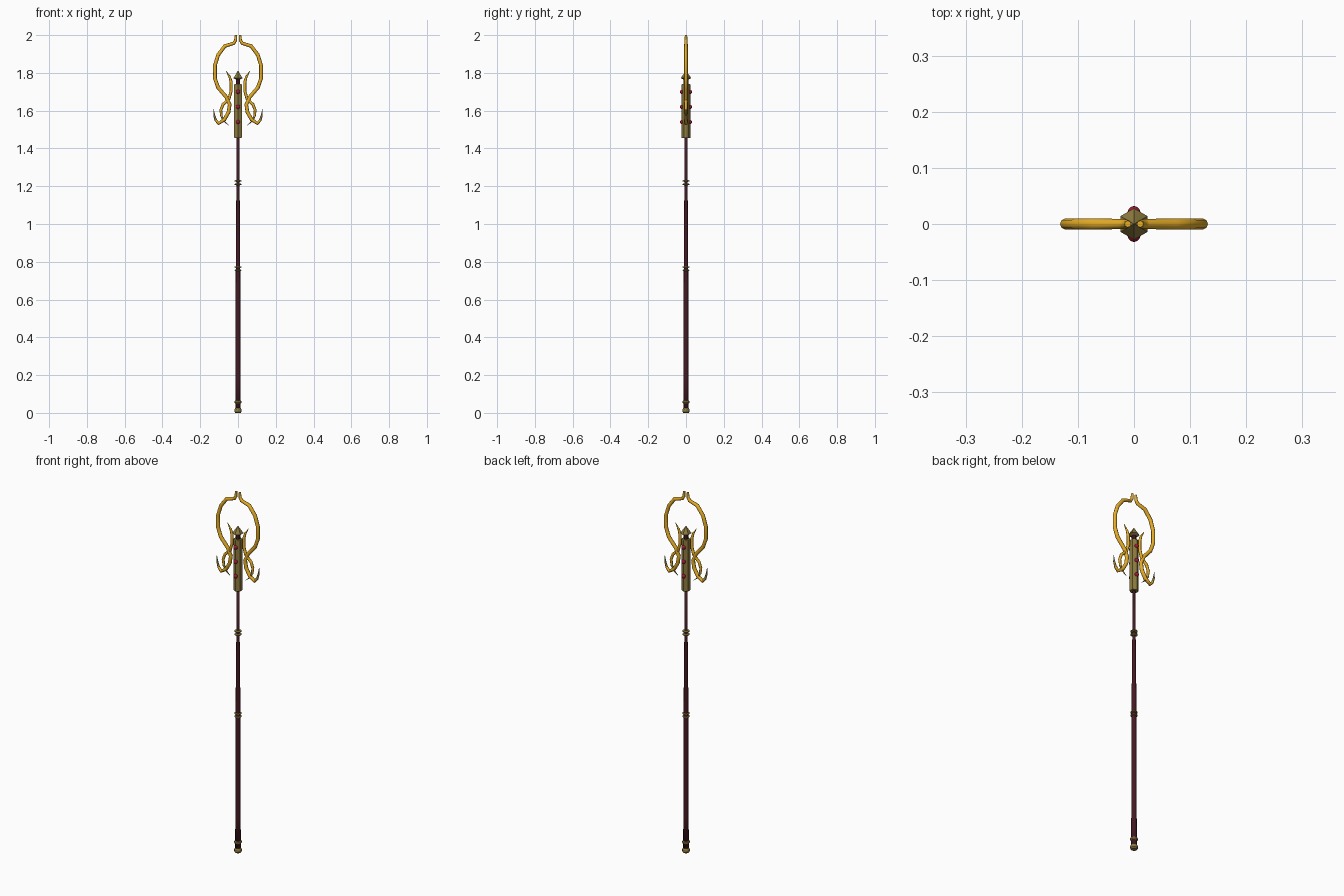
import bpy, math

if "Cube" in bpy.data.objects:
    bpy.data.objects.remove(bpy.data.objects["Cube"])

def material(name, rgb):
    m = bpy.data.materials.new(name)
    m.diffuse_color = (*rgb, 1)
    m.use_nodes = True
    m.node_tree.nodes["Principled BSDF"].inputs["Base Color"].default_value = m.diffuse_color
    return m

gold = material("gold", (0.80, 0.42, 0.02))
brass = material("brass", (0.27, 0.20, 0.05))
wood = material("dark_wood", (0.06, 0.010, 0.016))
ruby = material("ruby", (0.35, 0.01, 0.03))

def lathe(name, profile, sides, mat, smooth=False, turn=0.0):
    """Closed solid of revolution from (radius, z) pairs."""
    verts, faces = [], []
    for r, z in profile:
        for i in range(sides):
            a = turn + 2 * math.pi * i / sides
            verts.append((r * math.cos(a), r * math.sin(a), z))
    for k in range(len(profile) - 1):
        for i in range(sides):
            j = (i + 1) % sides
            faces.append((k * sides + i, k * sides + j, (k + 1) * sides + j, (k + 1) * sides + i))
    faces.append(tuple(reversed(range(sides))))
    faces.append(tuple(range((len(profile) - 1) * sides, len(profile) * sides)))
    me = bpy.data.meshes.new(name)
    me.from_pydata(verts, [], faces)
    me.materials.append(mat)
    ob = bpy.data.objects.new(name, me)
    bpy.context.collection.objects.link(ob)
    if smooth:
        me.shade_smooth()
    return ob

def tube(name, points, side, mat):
    """Tapered round tube through (x, z, radius) points in the y = 0 plane."""
    cu = bpy.data.curves.new(name, 'CURVE')
    cu.dimensions = '3D'
    cu.bevel_depth = 1.0
    cu.bevel_resolution = 2
    cu.use_fill_caps = True
    sp = cu.splines.new('POLY')
    sp.points.add(len(points) - 1)
    for p, (x, z, r) in zip(sp.points, points):
        p.co = (side * x, 0, z, 1)
        p.radius = r
    cu.materials.append(mat)
    ob = bpy.data.objects.new(name, cu)
    bpy.context.collection.objects.link(ob)

# Shaft
lathe("shaft", [(0.0145, 0.01), (0.0135, 0.2), (0.0115, 0.9), (0.0085, 1.2), (0.008, 1.48)], 12, wood, True)

# Foot cap and its upper collar
lathe("foot_cap", [(0.014, 0), (0.019, 0.006), (0.019, 0.018), (0.015, 0.026)], 12, brass)
lathe("foot_collar", [(0.015, 0.05), (0.019, 0.054), (0.019, 0.062), (0.015, 0.066)], 12, brass)

# Paired grip rings
for n, z in enumerate((0.755, 0.772, 1.21, 1.228)):
    lathe(f"grip_ring_{n + 1}", [(0.009, z - 0.005), (0.018, z - 0.002), (0.018, z + 0.002), (0.009, z + 0.005)],
          12, brass)

# Hexagonal head, neck and pointed finial
lathe("head_block", [(0.022, 1.455), (0.0235, 1.458), (0.0235, 1.737), (0.022, 1.74)], 6, brass, turn=math.pi / 6)
lathe("neck", [(0.012, 1.735), (0.012, 1.775)], 6, wood, turn=math.pi / 6)
lathe("finial", [(0.012, 1.765), (0.028, 1.772), (0.0005, 1.812)], 6, brass, turn=math.pi / 6)

# Gems on front and back
for face in (-1, 1):
    for n, z in enumerate((1.54, 1.62, 1.70)):
        bpy.ops.mesh.primitive_uv_sphere_add(segments=12, ring_count=8, radius=0.0115,
                                             location=(0, face * 0.0205, z))
        gem = bpy.context.object
        gem.name = f"gem_{'front' if face < 0 else 'back'}_{n + 1}"
        gem.data.materials.append(ruby)
        gem.data.shade_smooth()

# Horned outer arms, inner prongs and barbed tips
outer = [(0.011, 2.0, 0.006), (0.013, 1.972, 0.008), (0.022, 1.957, 0.009), (0.07, 1.942, 0.01),
         (0.105, 1.895, 0.01), (0.122, 1.84, 0.01), (0.122, 1.77, 0.01), (0.105, 1.722, 0.01),
         (0.062, 1.672, 0.01), (0.044, 1.632, 0.01), (0.05, 1.592, 0.01), (0.072, 1.553, 0.01),
         (0.103, 1.532, 0.009), (0.118, 1.55, 0.007)]
outer_tip = [(0.117, 1.548, 0.007), (0.126, 1.575, 0.005), (0.13, 1.612, 0.0008)]
inner = [(0.046, 1.785, 0.0055), (0.037, 1.755, 0.008), (0.036, 1.705, 0.008), (0.048, 1.662, 0.008),
         (0.08, 1.632, 0.008), (0.091, 1.602, 0.0075), (0.087, 1.567, 0.006)]
inner_top = [(0.047, 1.783, 0.0055), (0.064, 1.812, 0.001)]
inner_tip = [(0.087, 1.57, 0.006), (0.075, 1.545, 0.004), (0.048, 1.522, 0.0008)]
for label, side in (("left", -1), ("right", 1)):
    tube(f"outer_arm_{label}", outer, side, gold)
    tube(f"outer_barb_{label}", outer_tip, side, brass)
    tube(f"inner_prong_{label}", inner, side, gold)
    tube(f"inner_point_{label}", inner_top, side, gold)
    tube(f"inner_barb_{label}", inner_tip, side, brass)
